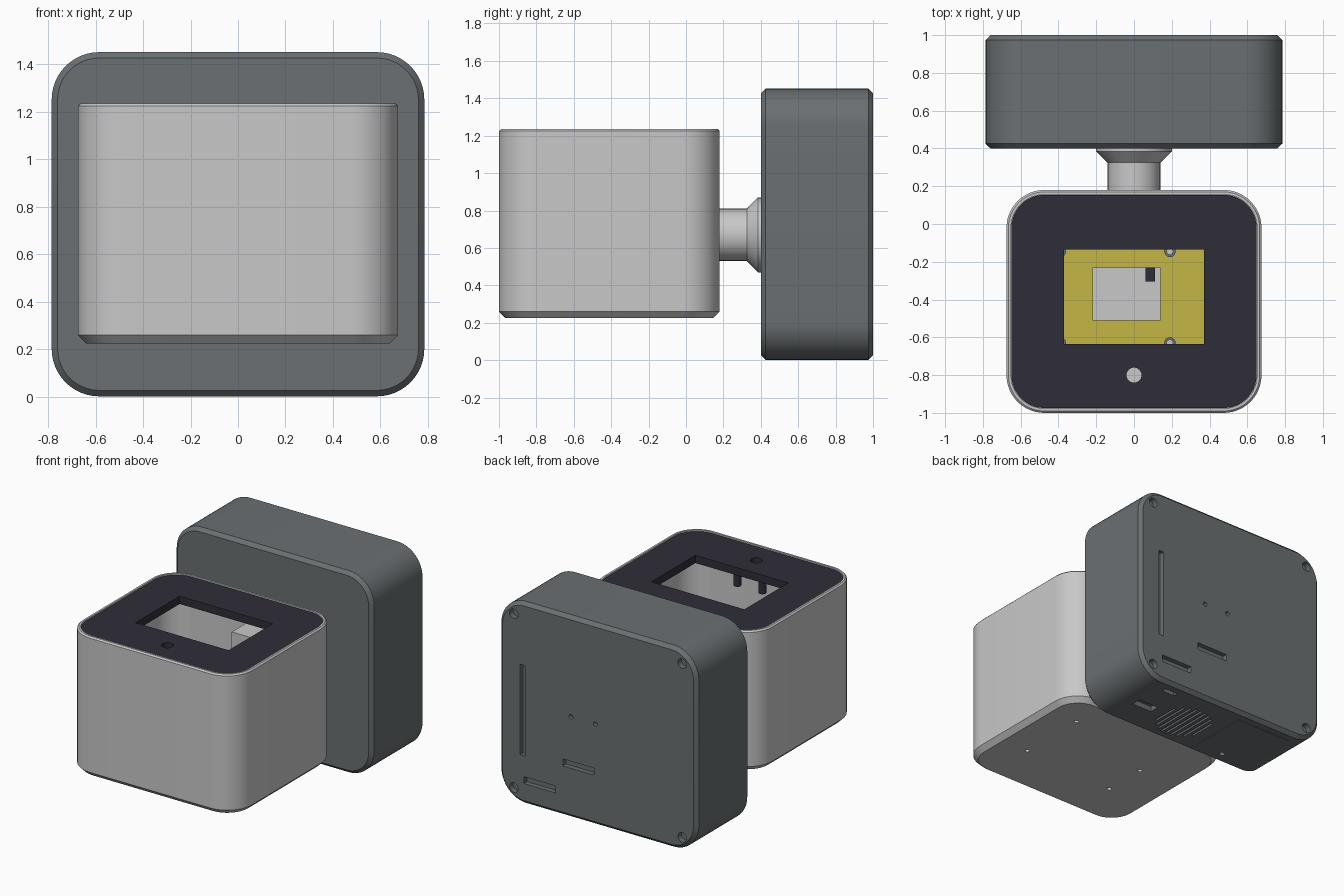
import bpy, bmesh
from math import cos, sin, pi, radians
from mathutils import Matrix, Vector

old = bpy.data.objects.get("Cube")
if old:
    bpy.data.objects.remove(old, do_unlink=True)


def material(name, rgb):
    m = bpy.data.materials.new(name)
    m.use_nodes = True
    m.diffuse_color = (*rgb, 1)
    m.node_tree.nodes["Principled BSDF"].inputs["Base Color"].default_value = (*rgb, 1)
    return m


LIGHT = material("light_grey", (0.58, 0.58, 0.58))
SLATE = material("slate_grey", (0.145, 0.16, 0.168))
DARK = material("dark_navy", (0.028, 0.027, 0.04))
YELLOW = material("board_yellow", (0.56, 0.47, 0.06))


def finish(bm, name, mat):
    bmesh.ops.recalc_face_normals(bm, faces=bm.faces)
    mesh = bpy.data.meshes.new(name)
    bm.to_mesh(mesh)
    bm.free()
    ob = bpy.data.objects.new(name, mesh)
    bpy.context.collection.objects.link(ob)
    if mat:
        mesh.materials.append(mat)
    return ob


def smooth(ob):
    bpy.ops.object.select_all(action="DESELECT")
    ob.select_set(True)
    bpy.context.view_layer.objects.active = ob
    bpy.ops.object.shade_smooth_by_angle(angle=radians(30))


def rounded_loft(name, w, d, r, rings, mat, matrix=Matrix()):
    """Stack rounded rectangles given as (inset, height) rings and cap the ends."""
    bm = bmesh.new()
    loops = []
    for inset, h in rings:
        rad, loop = r - inset, []
        for q, (sx, sy) in enumerate([(1, 1), (-1, 1), (-1, -1), (1, -1)]):
            for k in range(13):
                a = (q + k / 12) * pi / 2
                p = Vector((sx * (w / 2 - r) + rad * cos(a),
                            sy * (d / 2 - r) + rad * sin(a), h))
                loop.append(bm.verts.new(matrix @ p))
        loops.append(loop)
    for a, b in zip(loops, loops[1:]):
        for i in range(len(a)):
            j = (i + 1) % len(a)
            bm.faces.new((a[i], a[j], b[j], b[i]))
    bm.faces.new(loops[0])
    bm.faces.new(loops[-1])
    return finish(bm, name, mat)


def add_box(bm, lo, hi):
    lo, hi = Vector(lo), Vector(hi)
    bmesh.ops.create_cube(bm, size=1, matrix=Matrix.Translation((lo + hi) / 2)
                          @ Matrix.Diagonal((*(hi - lo), 1)))


def add_cyl(bm, centre, r1, depth, axis="Z", r2=None):
    rot = Matrix.Rotation(pi / 2, 4, "X") if axis == "Y" else Matrix()
    bmesh.ops.create_cone(bm, cap_ends=True, segments=32, radius1=r1,
                          radius2=r1 if r2 is None else r2, depth=depth,
                          matrix=Matrix.Translation(centre) @ rot)


def cut(ob, bm):
    cutter = finish(bm, "cutter", None)
    cutter.hide_render = True
    mod = ob.modifiers.new("cut", "BOOLEAN")
    mod.operation, mod.solver, mod.object = "DIFFERENCE", "EXACT", cutter
    bpy.context.view_layer.objects.active = ob
    bpy.ops.object.modifier_apply(modifier=mod.name)
    bpy.data.objects.remove(cutter, do_unlink=True)


# Open front housing, a hollow cup with chamfered base
housing = rounded_loft("front_housing", 1.35, 1.18, 0.2,
                       [(0.035, 0.225), (0, 0.26), (0, 1.225), (0.01, 1.235),
                        (0.024, 1.235), (0.024, 0.27)], LIGHT,
                       Matrix.Translation((0, -0.41, 0)))
bm = bmesh.new()
for x, y in [(0.43, -0.09), (0.43, -0.6), (-0.32, -0.32), (-0.32, -0.64)]:
    add_cyl(bm, (x, y, 0.22), 0.016, 0.06)
cut(housing, bm)
smooth(housing)

# Recessed lid with screen window and button hole
lid = rounded_loft("lid", 1.35, 1.18, 0.2, [(0.026, 1.17), (0.026, 1.226)], DARK,
                   Matrix.Translation((0, -0.41, 0)))
bm = bmesh.new()
add_box(bm, (-0.37, -0.635, 1.1), (0.37, -0.135, 1.3))
add_cyl(bm, (0, -0.8, 1.2), 0.04, 0.3)
cut(lid, bm)
smooth(lid)

# Pins under the lid
bm = bmesh.new()
for x in (0.06, -0.14):
    add_cyl(bm, (x, -0.67, 1.13), 0.025, 0.1)
smooth(finish(bm, "lid_pins", DARK))

# Circuit board with module, small chip and standoffs inside the housing
bm = bmesh.new()
add_box(bm, (-0.45, -0.7, 0.33), (0.45, -0.07, 0.36))
finish(bm, "circuit_board", YELLOW)
bm = bmesh.new()
add_box(bm, (-0.22, -0.51, 0.36), (0.14, -0.23, 0.42))
finish(bm, "board_module", LIGHT)
bm = bmesh.new()
add_box(bm, (0.06, -0.305, 0.42), (0.11, -0.23, 0.44))
finish(bm, "board_chip", DARK)
rings, cores = bmesh.new(), bmesh.new()
for x in (0.19, -0.39):
    for y in (-0.145, -0.63):
        add_cyl(rings, (x, y, 0.32), 0.03, 0.1)
        add_cyl(cores, (x, y, 0.33), 0.018, 0.1)
smooth(finish(rings, "standoffs", SLATE))
smooth(finish(cores, "standoff_screws", LIGHT))

# Inner mounting block behind the window
bm = bmesh.new()
add_box(bm, (0.02, -0.1, 0.27), (0.34, 0.15, 1.06))
finish(bm, "inner_block", LIGHT)

# Neck joining the two housings, flaring into a flange
bm = bmesh.new()
add_cyl(bm, (0, 0.25, 0.67), 0.14, 0.16, "Y")
add_cyl(bm, (0, 0.355, 0.67), 0.2, 0.06, "Y", 0.14)
add_cyl(bm, (0, 0.395, 0.67), 0.2, 0.02, "Y")
smooth(finish(bm, "neck", LIGHT))

# Rear housing, a rounded slab lying along y
rear = rounded_loft("rear_housing", 1.57, 1.45, 0.2,
                    [(0.025, -1.0), (0, -0.975), (0, -0.425), (0.025, -0.4)], SLATE,
                    Matrix.Translation((0, 0, 0.727)) @ Matrix.Rotation(pi / 2, 4, "X"))
bm = bmesh.new()
# Corner screw holes and the pair of small holes on the back
for x in (-0.67, 0.67):
    for z in (0.1, 1.35):
        add_cyl(bm, (x, 1, z), 0.034, 0.08, "Y")
for x in (0.02, 0.215):
    add_cyl(bm, (x, 1, 0.73), 0.016, 0.06, "Y")
# Slots on the back
for x0, x1, z0, z1 in [(0.58, 0.62, 0.35, 1.0), (0.03, 0.28, 0.36, 0.41),
                       (0.34, 0.59, 0.15, 0.2)]:
    add_box(bm, (x0, 0.965, z0), (x1, 1.1, z1))
# Speaker grille on the underside
for i in range(-4, 5):
    x = i * 0.04
    half = (0.19 ** 2 - x * x) ** 0.5
    add_box(bm, (0.12 + x - 0.008, 0.66 - half, -0.1), (0.12 + x + 0.008, 0.66 + half, 0.03))
# Ports, screw hole and hatch outline on the underside
for x0, x1, y0, y1, depth in [(0.38, 0.54, 0.63, 0.7, 0.04), (0.4, 0.5, 0.89, 0.925, 0.04),
                              (-0.145, -0.139, 0.43, 0.925, 0.01),
                              (-0.58, -0.15, 0.92, 0.926, 0.01)]:
    add_box(bm, (x0, y0, -0.1), (x1, y1, depth))
add_cyl(bm, (-0.35, 0.5, 0), 0.02, 0.06)
cut(rear, bm)
smooth(rear)
